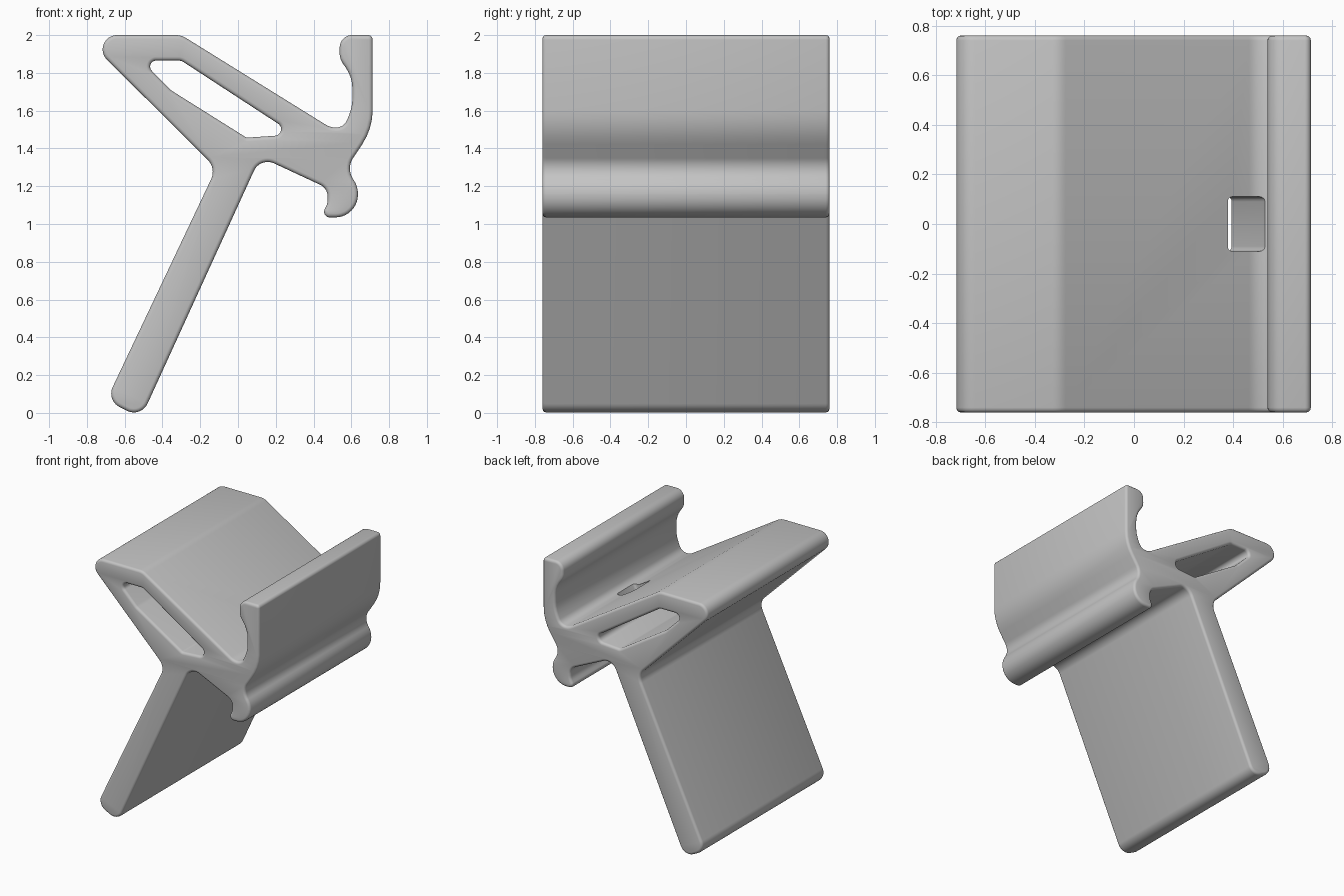
import bpy, bmesh, math
from mathutils import Vector, Matrix

cube = bpy.data.objects.get("Cube")
if cube:
    bpy.data.objects.remove(cube, do_unlink=True)

HALF_WIDTH = 0.76
EDGE = 0.02

grey = bpy.data.materials.new("plain grey")
grey.use_nodes = True
grey.diffuse_color = (0.55, 0.55, 0.55, 1)
grey.node_tree.nodes["Principled BSDF"].inputs["Base Color"].default_value = (0.55, 0.55, 0.55, 1)


def rounded(corners):
    """Turn (x, z, radius) corners into a closed outline with true arcs."""
    out = []
    for i, (x, z, r) in enumerate(corners):
        p = Vector((x, z, 0))
        u, v = ((Vector((*corners[j][:2], 0)) - p).normalized()
                for j in (i - 1, (i + 1) % len(corners)))
        half = u.angle(v) / 2
        centre = p + (u + v).normalized() * r / math.sin(half)
        t = r / math.tan(half)
        a, b = (p + u * t - centre).normalized(), (p + v * t - centre).normalized()
        steps = max(3, math.ceil((math.pi - 2 * half) / math.radians(9)))
        out += [centre + a.slerp(b, k / steps) * r for k in range(steps + 1)]
    return out


# Side outline: leg, lower hook, upright clip, sloping seat
outline = [
    (-0.697, 0.066, 0.08), (-0.513, -0.026, 0.08), (0.118, 1.355, 0.08),
    (0.475, 1.189, 0.07), (0.475, 1.11, 0.08), (0.437, 1.035, 0.03),
    (0.635, 1.035, 0.12), (0.635, 1.2, 0.13), (0.572, 1.293, 0.1),
    (0.713, 1.505, 0.33), (0.713, 2.0, 0.025), (0.54, 2.0, 0.065),
    (0.537, 1.875, 0.1), (0.605, 1.78, 0.2), (0.607, 1.62, 0.25),
    (0.56, 1.511, 0.06), (0.488, 1.511, 0.1), (-0.3, 2.0, 0.1),
    (-0.825, 2.0, 0.076), (-0.115, 1.295, 0.09),
]
# Long opening through the seat
opening = [
    (-0.51, 1.865, 0.032), (-0.3, 1.865, 0.05), (0.3, 1.474, 0.035),
    (0.045, 1.457, 0.03), (-0.352, 1.706, 0.1),
]

# Extruded body with rounded end edges
curve = bpy.data.curves.new("body_profile", 'CURVE')
curve.dimensions = '2D'
curve.fill_mode = 'BOTH'
curve.extrude = HALF_WIDTH - EDGE
curve.bevel_depth = EDGE
curve.bevel_resolution = 2
curve.offset = -EDGE
for loop in (outline, opening):
    pts = rounded(loop)
    spline = curve.splines.new('POLY')
    spline.points.add(len(pts) - 1)
    for sp, p in zip(spline.points, pts):
        sp.co = (p.x, p.y, 0, 1)
    spline.use_cyclic_u = True
profile = bpy.data.objects.new("body_profile", curve)
bpy.context.collection.objects.link(profile)
bpy.context.view_layer.update()
mesh = bpy.data.meshes.new_from_object(profile.evaluated_get(bpy.context.evaluated_depsgraph_get()))
bpy.data.objects.remove(profile, do_unlink=True)

bm = bmesh.new()
bm.from_mesh(mesh)
bmesh.ops.remove_doubles(bm, verts=bm.verts, dist=0.0002)
bmesh.ops.transform(bm, matrix=Matrix.Rotation(math.pi / 2, 4, 'X'), verts=bm.verts)
bmesh.ops.recalc_face_normals(bm, faces=bm.faces)
bm.to_mesh(mesh)
bm.free()
mesh.materials.clear()
mesh.materials.append(grey)
body = bpy.data.objects.new("stand_body", mesh)
bpy.context.collection.objects.link(body)

# Slot square to the underside, in line with the leg
bm = bmesh.new()
bmesh.ops.create_cube(bm, size=1)
bmesh.ops.scale(bm, vec=(0.165, 0.22, 0.62), verts=bm.verts)
upright = [e for e in bm.edges if abs(e.verts[0].co.z - e.verts[1].co.z) > 0.1]
bmesh.ops.bevel(bm, geom=upright, offset=0.02, segments=3, profile=0.5, affect='EDGES')
slot_mesh = bpy.data.meshes.new("slot_cutter")
bm.to_mesh(slot_mesh)
bm.free()
slot_mesh.materials.append(grey)
slot = bpy.data.objects.new("slot_cutter", slot_mesh)
slot.location = (0.38, 0, 1.39)
slot.rotation_euler.y = math.atan2(0.427, 0.904)
slot.hide_render = True
bpy.context.collection.objects.link(slot)

cut = body.modifiers.new("slot", 'BOOLEAN')
cut.operation = 'DIFFERENCE'
cut.solver = 'EXACT'
cut.object = slot

bpy.ops.object.select_all(action='DESELECT')
body.select_set(True)
bpy.context.view_layer.objects.active = body
bpy.ops.object.modifier_apply(modifier=cut.name)
bpy.data.objects.remove(slot, do_unlink=True)
bpy.ops.object.shade_smooth_by_angle(angle=math.radians(32))
